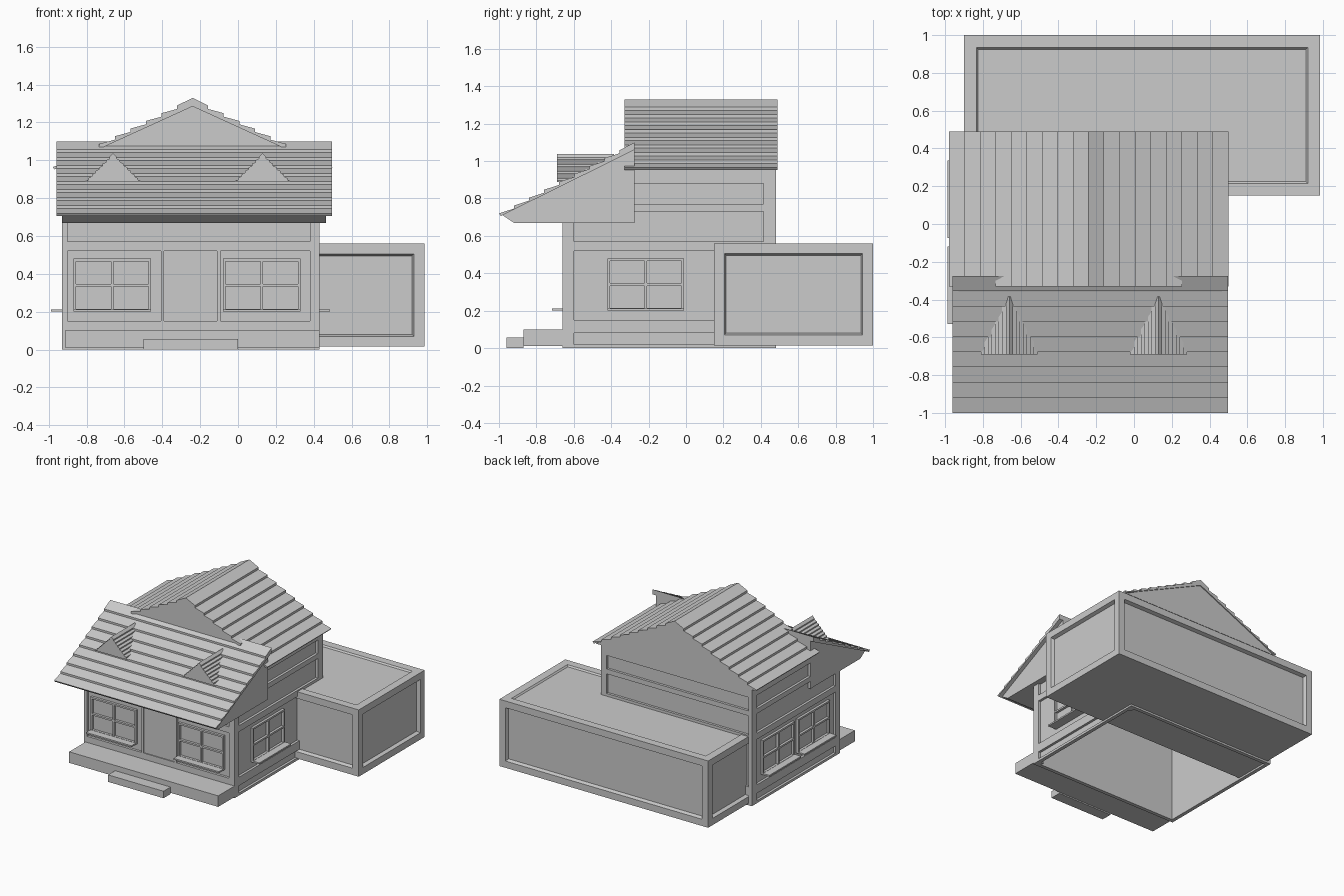
import bpy, bmesh
from mathutils import Vector

if "Cube" in bpy.data.objects:
    bpy.data.objects.remove(bpy.data.objects["Cube"])


def finish(name, bm):
    bmesh.ops.recalc_face_normals(bm, faces=bm.faces[:])
    me = bpy.data.meshes.new(name)
    bm.to_mesh(me)
    bm.free()
    ob = bpy.data.objects.new(name, me)
    bpy.context.collection.objects.link(ob)
    return ob


def add_box(bm, x0, x1, y0, y1, z0, z1):
    vs = bmesh.ops.create_cube(bm, size=1)["verts"]
    for v in vs:
        v.co = Vector(((x0 + x1) / 2 + v.co.x * (x1 - x0),
                       (y0 + y1) / 2 + v.co.y * (y1 - y0),
                       (z0 + z1) / 2 + v.co.z * (z1 - z0)))


def boxes(name, items):
    bm = bmesh.new()
    for b in items:
        add_box(bm, *b)
    return finish(name, bm)


def prism(name, profile, a0, a1, axis):
    """Extrude a (horizontal, z) profile along the x or y axis."""
    bm = bmesh.new()
    if axis == "y":
        place = lambda p, a: (p[0], a, p[1])
    else:
        place = lambda p, a: (a, p[0], p[1])
    f = bm.faces.new([bm.verts.new(place(p, a0)) for p in profile])
    ext = bmesh.ops.extrude_face_region(bm, geom=[f])["geom"]
    move = Vector((0, a1 - a0, 0)) if axis == "y" else Vector((a1 - a0, 0, 0))
    bmesh.ops.translate(bm, vec=move, verts=[v for v in ext if isinstance(v, bmesh.types.BMVert)])
    return finish(name, bm)


def slats(top, eave, n, step):
    """Stepped roof line running from the top down to the eave."""
    t, e = Vector(top), Vector(eave)
    pts = []
    for i in range(n):
        a, b = t.lerp(e, i / n), t.lerp(e, (i + 1) / n)
        pts += [(a.x, a.y - (step if i else 0)), (b.x, b.y)]
    return pts


def gable_profile(cx, half, z_eave, z_top, n, step, base):
    right = slats((cx, z_top), (cx + half, z_eave), n, step)
    left = [(2 * cx - x, z) for x, z in reversed(right[1:])]
    return left + right + base


X0, X1, Y0, Y1 = -0.93, 0.43, -0.66, 0.48
CX = -0.24


def on_wall(side, u0, u1, d0, d1, z0, z1):
    """Box on a wall: u runs along the wall, d is depth inwards."""
    return {"front": (u0, u1, Y0 + d0, Y0 + d1, z0, z1),
            "back": (u0, u1, Y1 - d1, Y1 - d0, z0, z1),
            "left": (X0 + d0, X0 + d1, u0, u1, z0, z1),
            "right": (X1 - d1, X1 - d0, u0, u1, z0, z1)}[side]


# Walls: recessed panels, rails and corner posts
spans = {"front": (X0 + .012, X1 - .05), "back": (X0 + .012, X1 - .05),
         "left": (Y0 + .06, Y1 - .065), "right": (Y0 + .06, Y1 - .065)}
rails = [(0.0, .02), (.08, .15), (.52, .57), (.73, .77)]
for side, (u0, u1) in spans.items():
    parts = [on_wall(side, u0, u1, .02, .03, .01, .7 if side == "front" else .85)]
    parts += [on_wall(side, u0, u1, 0, .03, a, b) for a, b in rails]
    if side == "front":
        parts.append(on_wall(side, u0, u1, 0, .03, .67, .72))
    else:
        v0 = u0 if side == "back" else -.33
        parts.append(on_wall(side, v0, u1, .02, .03, .85, .9))
        parts.append(on_wall(side, v0, u1, 0, .03, .88, .97))
    boxes(side + "_wall", parts)
posts = []
for y0, y1, top in ((Y0, Y0 + .06, .82), (Y1 - .065, Y1, .97)):
    posts += [(X0, X0 + .03, y0, y1, 0, top), (X1 - .05, X1, y0, y1, 0, top)]
boxes("corner_posts", posts)

# Door with jambs
boxes("door", [on_wall("front", -.39, -.11, .008, .03, .1, .52)])
boxes("door_jambs", [on_wall("front", a, a + .017, 0, .03, .1, .52) for a in (-.407, -.11)])


# Windows with muntins and projecting sills
def window(name, side, u, w=.41, z0=.2, z1=.48, t=.014):
    zm, um = (z0 + z1) / 2, u + w / 2
    bars = [(u, u + t, z0, z1), (u + w - t, u + w, z0, z1), (um - t / 2, um + t / 2, z0, z1),
            (u, u + w, z0, z0 + t), (u, u + w, z1 - t, z1), (u, u + w, zm - t / 2, zm + t / 2)]
    parts = [on_wall(side, a, b, 0, .025, c, d) for a, b, c, d in bars]
    parts.append(on_wall(side, u, u + w, -.057, .025, z0, z0 + .012))
    boxes(name, parts)


for i, (side, u) in enumerate([("front", -.87), ("front", -.08), ("left", -.53),
                               ("left", -.075), ("right", -.42)]):
    window(f"window_{side}_{i}", side, u)

# Porch deck and step
boxes("porch_deck", [(-.915, X1, -.87, -.64, .01, .1)])
boxes("porch_step", [(-.5, 0, -.96, -.87, 0, .057)])

# Main roof: stepped slats over a solid gable
base = [(CX + .73, .952), (CX, 1.285), (CX - .73, .952)]
prism("main_roof_slats", gable_profile(CX, .74, .965, 1.33, 9, .018, base), -.33, .49, "y")
prism("main_gable", [(CX - .72, .952), (CX + .72, .952), (CX, 1.31)], -.322, .482, "y")

# Front lean-to roof with enclosed ends
lean = slats((-.275, 1.10), (-1.0, .72), 9, .016)
prism("front_roof_slats", lean + [(-.99, .706), (-.275, 1.06)], -.96, .497, "x")
prism("front_roof_body", [(-.275, 1.085), (-.98, .71), (-.92, .67), (-.275, .67)], X0, .465, "x")

# Dormers
for name, cx in (("left_dormer", -.66), ("right_dormer", .13)):
    prism(name, gable_profile(cx, .15, .887, 1.038, 8, .01, []), -.69, -.385, "y")

# Side annex: box with recessed panels on the sides and a shallow one on top
bm = bmesh.new()
add_box(bm, -.9, .985, .15, 1.0, .015, .56)
bm.normal_update()
for f in bm.faces[:]:
    n = f.normal.copy()
    if n.z < -.5:
        continue
    bmesh.ops.inset_individual(bm, faces=[f], thickness=.055 if n.z < .5 else .065, use_even_offset=True)
    bmesh.ops.inset_individual(bm, faces=[f], thickness=.01, depth=-.028 if n.z < .5 else -.012,
                               use_even_offset=True)
finish("annex", bm)
